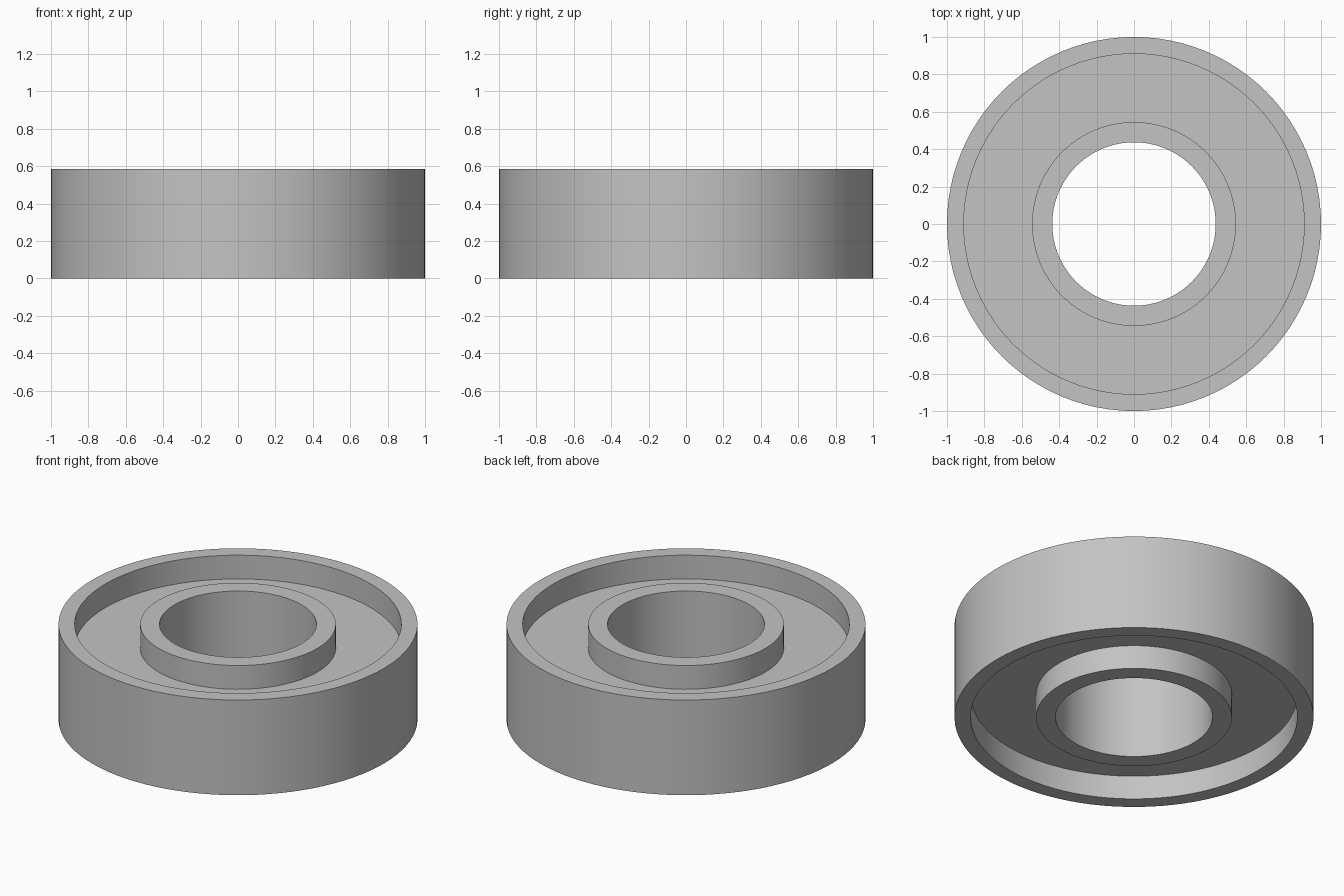
import bpy
import bmesh
import math

cube = bpy.data.objects.get("Cube")
if cube:
    bpy.data.objects.remove(cube, do_unlink=True)

# Main dimensions
OUTER, RIM, HUB, BORE = 1.0, 0.91, 0.545, 0.437
HEIGHT, RECESS = 0.585, 0.146
SEGMENTS = 96

grey = bpy.data.materials.new("plain grey")
grey.use_nodes = True
colour = (0.55, 0.55, 0.55, 1)
grey.diffuse_color = colour
grey.node_tree.nodes["Principled BSDF"].inputs["Base Color"].default_value = colour


def lathe(name, profile, material):
    """Revolve a closed (radius, z) profile around the z axis."""
    bm = bmesh.new()
    verts = [bm.verts.new((r, 0, z)) for r, z in profile]
    edges = [bm.edges.new((v, verts[i - 1])) for i, v in enumerate(verts)]
    bmesh.ops.spin(bm, geom=verts + edges, cent=(0, 0, 0), axis=(0, 0, 1),
                   angle=math.tau, steps=SEGMENTS, use_merge=True)
    bmesh.ops.remove_doubles(bm, verts=bm.verts[:], dist=0.0001)
    bmesh.ops.recalc_face_normals(bm, faces=bm.faces[:])
    mesh = bpy.data.meshes.new(name)
    bm.to_mesh(mesh)
    bm.free()
    mesh.materials.append(material)
    obj = bpy.data.objects.new(name, mesh)
    bpy.context.collection.objects.link(obj)
    bpy.ops.object.select_all(action="DESELECT")
    obj.select_set(True)
    bpy.context.view_layer.objects.active = obj
    bpy.ops.object.shade_smooth_by_angle(angle=math.radians(30))
    return obj


# Upper half: rim, recessed web and hub; the lower half is its mirror image
top = [(OUTER, HEIGHT), (RIM, HEIGHT), (RIM, HEIGHT - RECESS),
       (HUB, HEIGHT - RECESS), (HUB, HEIGHT), (BORE, HEIGHT)]
bottom = [(r, HEIGHT - z) for r, z in reversed(top)]
lathe("recessed_ring_with_hub", top + bottom, grey)
